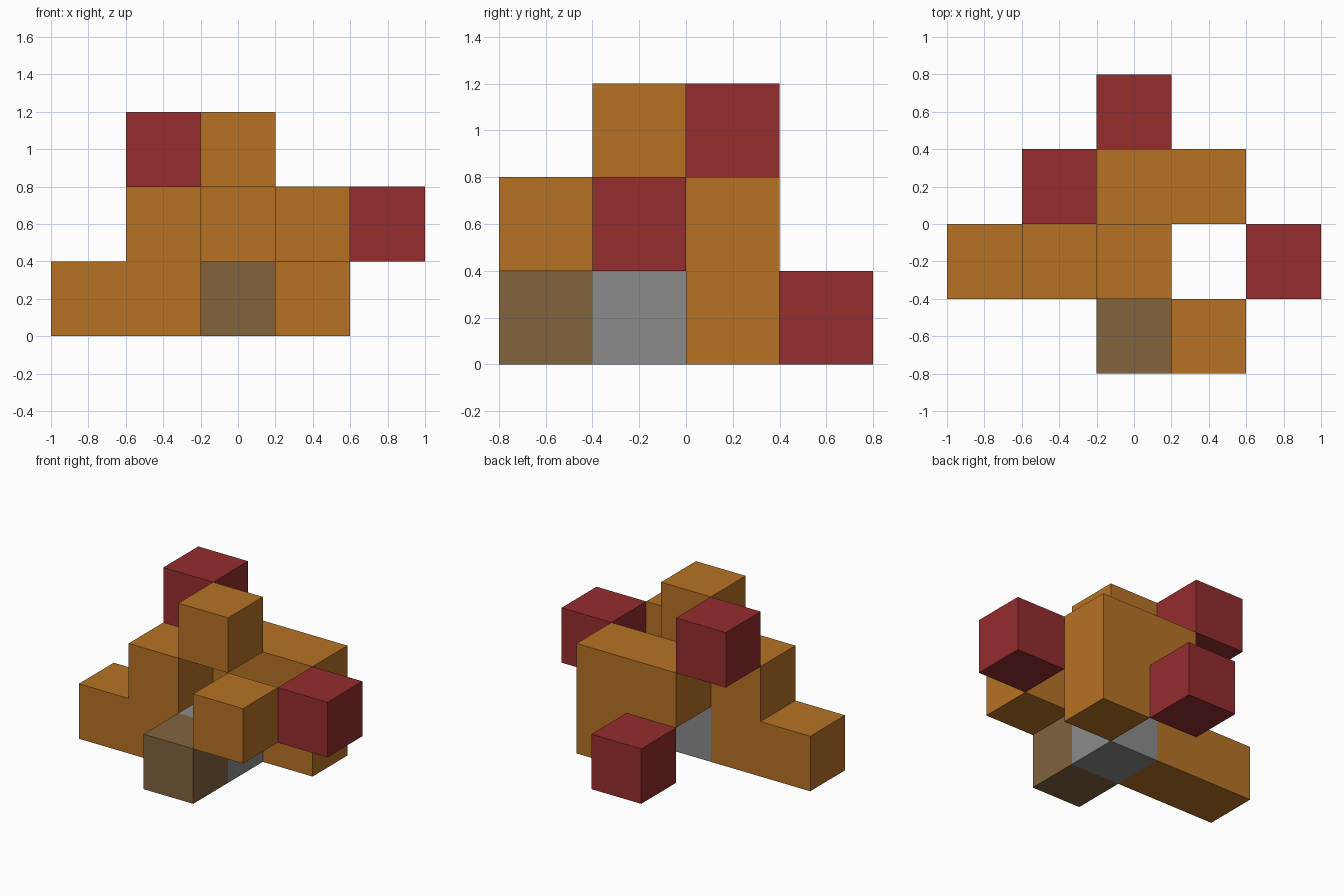
import bpy
import bmesh
from mathutils import Vector

default_cube = bpy.data.objects.get("Cube")
if default_cube:
    bpy.data.objects.remove(default_cube, do_unlink=True)

U = 0.4  # edge length of one block


def make_material(name, rgb):
    mat = bpy.data.materials.new(name)
    mat.use_nodes = True
    color = (*rgb, 1.0)
    mat.diffuse_color = color
    mat.node_tree.nodes["Principled BSDF"].inputs["Base Color"].default_value = color
    return mat


orange = make_material("orange", (0.47, 0.17, 0.018))
red = make_material("red", (0.30, 0.026, 0.028))
brown = make_material("brown", (0.22, 0.125, 0.048))
grey = make_material("grey", (0.26, 0.26, 0.26))


def prism(name, profile, column, row, layer, mat):
    """Extrude an x-z profile, in block units, one block deep.
    Column and row give the centre of the first block, layer its base."""
    bm = bmesh.new()
    origin = Vector((column - 0.5, row - 0.5, layer))
    verts = [bm.verts.new((origin + Vector((x, 0, z))) * U) for x, z in profile]
    face = bm.faces.new(verts)
    back = bmesh.ops.extrude_face_region(bm, geom=[face])["geom"]
    bmesh.ops.translate(bm, vec=(0, U, 0),
                        verts=[g for g in back if isinstance(g, bmesh.types.BMVert)])
    bmesh.ops.recalc_face_normals(bm, faces=bm.faces)
    mesh = bpy.data.meshes.new(name)
    bm.to_mesh(mesh)
    bm.free()
    mesh.materials.append(mat)
    obj = bpy.data.objects.new(name, mesh)
    bpy.context.collection.objects.link(obj)
    return obj


SQUARE = [(0, 0), (1, 0), (1, 1), (0, 1)]
STEP = [(0, 0), (2, 0), (2, 2), (1, 2), (1, 1), (0, 1)]
OVERHANG = [(0, 1), (1, 1), (1, 0), (2, 0), (2, 2), (0, 2)]

# Central ground blocks
prism("core_block", SQUARE, 0, -0.5, 0, grey)
prism("front_block", SQUARE, 0, -1.5, 0, brown)

# Orange L-shaped pieces and single blocks
prism("right_step", STEP, -2, -0.5, 0, orange)
prism("back_overhang", OVERHANG, 0, 0.5, 0, orange)
prism("top_block", SQUARE, 0, -0.5, 2, orange)
prism("front_raised_block", SQUARE, 1, -1.5, 1, orange)

# Red end blocks
prism("left_end_block", SQUARE, 2, -0.5, 1, red)
prism("back_end_block", SQUARE, 0, 1.5, 0, red)
prism("top_end_block", SQUARE, -1, 0.5, 2, red)
